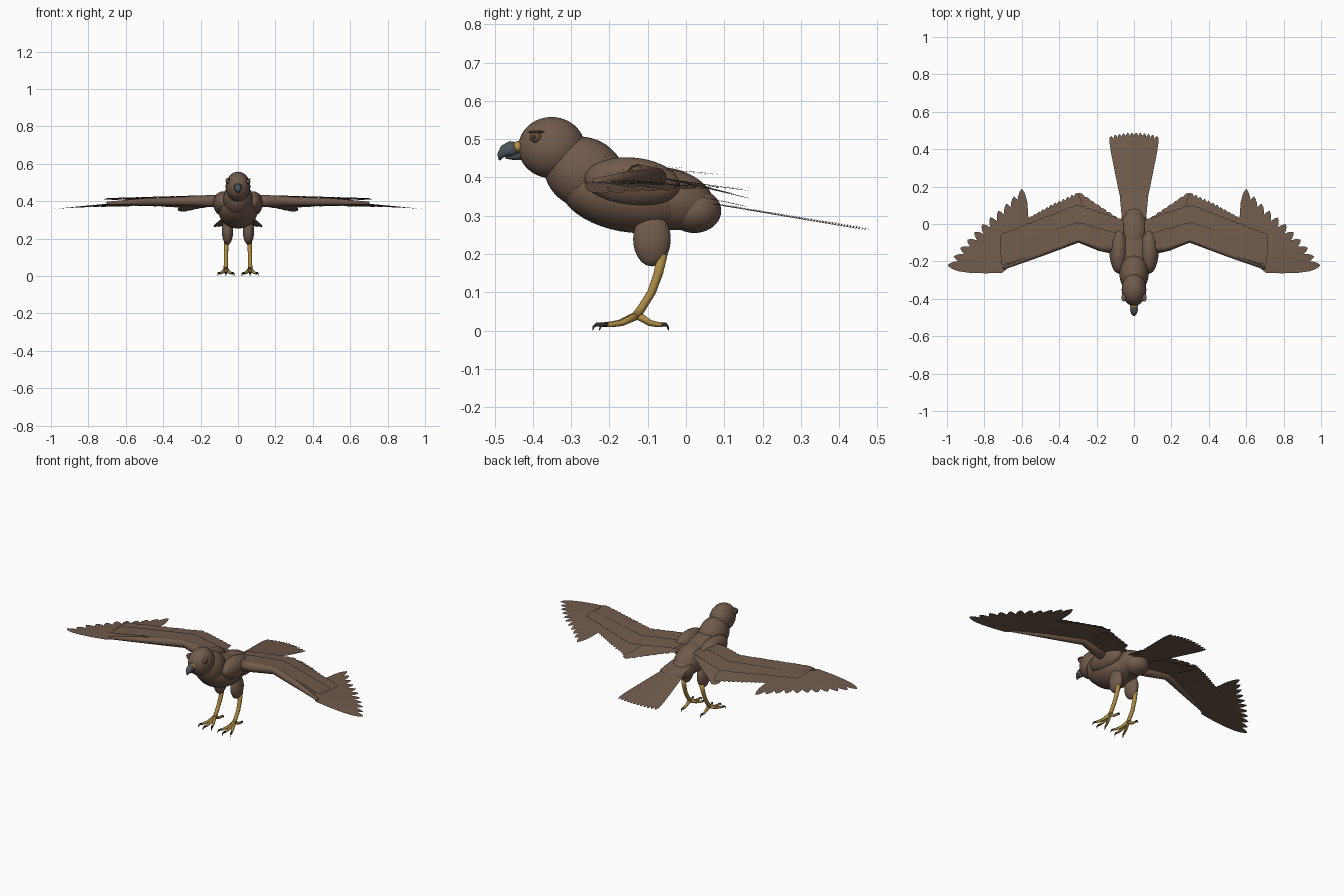
import bpy, bmesh, math
from mathutils import Vector, Matrix

if "Cube" in bpy.data.objects:
    bpy.data.objects.remove(bpy.data.objects["Cube"])


def mat(name, rgb):
    m = bpy.data.materials.new(name)
    m.diffuse_color = (*rgb, 1)
    m.use_nodes = True
    m.node_tree.nodes["Principled BSDF"].inputs["Base Color"].default_value = m.diffuse_color
    return m


BROWN = mat("feather brown", (0.165, 0.105, 0.073))
YELLOW = mat("leg yellow", (0.42, 0.26, 0.06))
SLATE = mat("beak slate", (0.075, 0.095, 0.11))
DARK = mat("claw dark", (0.03, 0.028, 0.026))
AMBER = mat("eye brown", (0.15, 0.085, 0.04))


def finish(bm, name, m, mirror=False, smooth=True):
    me = bpy.data.meshes.new(name)
    bm.to_mesh(me)
    bm.free()
    me.materials.append(m)
    for p in me.polygons:
        p.use_smooth = smooth
    ob = bpy.data.objects.new(name, me)
    bpy.context.collection.objects.link(ob)
    if mirror:
        ob.modifiers.new("mirror", 'MIRROR').use_mirror_merge = False
    return ob


def blob(name, loc, rad, m=BROWN, tilt=0, mirror=False):
    bm = bmesh.new()
    mx = Matrix.Translation(loc) @ Matrix.Rotation(math.radians(tilt), 4, 'X') @ Matrix.Diagonal((*rad, 1))
    bmesh.ops.create_uvsphere(bm, u_segments=32, v_segments=20, radius=1, matrix=mx)
    return finish(bm, name, m, mirror)


def tube(bm, pts, radii, ref=(1, 0, 0), n=12):
    pts = [Vector(p) for p in pts]
    rings = []
    for i, p in enumerate(pts):
        t = (pts[min(i + 1, len(pts) - 1)] - pts[max(i - 1, 0)]).normalized()
        u = Vector(ref)
        u = (u - t * t.dot(u)).normalized()
        v = t.cross(u)
        rings.append([bm.verts.new(p + (u * math.cos(a) + v * math.sin(a)) * radii[i])
                      for a in [2 * math.pi * k / n for k in range(n)]])
    for a, b in zip(rings, rings[1:]):
        for k in range(n):
            bm.faces.new((a[k], a[(k + 1) % n], b[(k + 1) % n], b[k]))
    bm.faces.new(rings[0])
    bm.faces.new(rings[-1])
    bmesh.ops.recalc_face_normals(bm, faces=bm.faces[:])


POINTED = [(0, .5), (.3, .85), (.6, 1), (.8, .9), (.9, .65), (.96, .38), (1, .04)]
ROUNDED = [(0, .8), (.4, 1), (.8, 1), (.92, .85), (.98, .5), (1, .15)]


def feather(bm, root, tip, width, shape):
    """One flat blade facing upward."""
    root, tip = Vector(root), Vector(tip)
    d = tip - root
    side = Vector((-d.y, d.x, 0)).normalized() * width / 2
    rows = [(bm.verts.new(root + d * t + side * w), bm.verts.new(root + d * t - side * w)) for t, w in shape]
    for a, b in zip(rows, rows[1:]):
        f = bm.faces.new((a[0], a[1], b[1], b[0]))
        f.normal_update()
        if f.normal.z < 0:
            f.normal_flip()


def along(path, t):
    """Point on a polyline, t in 0..1 by length."""
    path = [Vector(p) for p in path]
    left = t * sum((b - a).length for a, b in zip(path, path[1:]))
    for a, b in zip(path, path[1:]):
        l = (b - a).length
        if left <= l:
            return a.lerp(b, left / l)
        left -= l
    return path[-1]


def row(bm, roots, tips, n, width, shape, step=0.0006):
    for i in range(n):
        t = i / (n - 1)
        lift = Vector((0, 0, step * (i % 3)))
        feather(bm, along(roots, t) + lift, along(tips, t) + lift, width, shape)


# Body masses
blob("body", (0, -0.155, 0.35), (0.105, 0.175, 0.092), tilt=-10)
blob("back", (0, -0.05, 0.345), (0.08, 0.125, 0.08), tilt=-12)
blob("neck", (0, -0.265, 0.412), (0.078, 0.108, 0.092), tilt=-25)
blob("head", (0, -0.351, 0.478), (0.066, 0.087, 0.08))
blob("rump", (0, 0.022, 0.313), (0.068, 0.07, 0.058))
blob("shoulder", (0.082, -0.14, 0.388), (0.05, 0.125, 0.064), tilt=-5, mirror=True)
blob("thigh", (0.056, -0.089, 0.239), (0.03, 0.049, 0.071), mirror=True)

# Face
blob("eye", (0.053, -0.393, 0.506), (0.012, 0.015, 0.015), AMBER, mirror=True)
blob("pupil", (0.061, -0.396, 0.506), (0.005, 0.007, 0.007), DARK, mirror=True)
blob("brow", (0.055, -0.392, 0.519), (0.012, 0.022, 0.004), mirror=True)
blob("cere", (0, -0.438, 0.479), (0.022, 0.018, 0.016), YELLOW)
bm = bmesh.new()
tube(bm, [(0, -0.440, 0.474), (0, -0.458, 0.474), (0, -0.474, 0.468), (0, -0.485, 0.457), (0, -0.487, 0.445)],
     [0.018, 0.021, 0.017, 0.009, 0.002])
finish(bm, "upper_beak", SLATE)
bm = bmesh.new()
tube(bm, [(0, -0.43, 0.46), (0, -0.455, 0.457), (0, -0.472, 0.453)], [0.015, 0.011, 0.004])
finish(bm, "lower_beak", SLATE)

# Legs, toes and claws
leg, claws = bmesh.new(), bmesh.new()
tube(leg, [(0.06, -0.062, 0.20), (0.063, -0.072, 0.15), (0.065, -0.09, 0.10), (0.065, -0.115, 0.06), (0.065, -0.13, 0.038)],
     [0.014, 0.012, 0.011, 0.011, 0.012])
for ang, length in [(-24, 0.088), (0, 0.095), (24, 0.088), (180, 0.066)]:
    a = math.radians(ang)
    d = Vector((math.sin(a), -math.cos(a), 0))
    base = Vector((0.065, -0.127, 0))

    def at(f, z):
        return base + d * length * f + Vector((0, 0, z))
    tube(leg, [at(0, .04), at(.5, .02), at(.8, .016), at(1, .015)], [0.011, 0.008, 0.007, 0.006], n=8)
    tube(claws, [at(.97, .016), at(1.12, .016), at(1.2, .011), at(1.23, .001)], [0.006, 0.005, 0.003, 0.001], n=8)
finish(leg, "leg", YELLOW, mirror=True)
finish(claws, "claws", DARK, mirror=True)

# Wing arm along the leading edge
bm = bmesh.new()
tube(bm, [(0.08, -0.13, 0.40), (0.18, -0.115, 0.402), (0.30, -0.075, 0.40), (0.50, -0.155, 0.397), (0.70, -0.237, 0.39)],
     [0.036, 0.03, 0.025, 0.019, 0.008], ref=(0, 0, 1))
finish(bm, "wing_arm", BROWN, mirror=True)

# Flight feathers
bm = bmesh.new()
row(bm, [(0.08, -0.11, .402), (0.27, -0.07, .402)], [(0.09, 0.025, .385), (0.295, 0.165, .345)], 8, 0.065, ROUNDED)
row(bm, [(0.27, -0.07, .400), (0.63, -0.20, .392)], [(0.31, 0.165, .365), (0.42, 0.115, .372), (0.57, 0.03, .375)],
    13, 0.05, POINTED)
finish(bm, "secondary_feathers", BROWN, mirror=True, smooth=False)
bm = bmesh.new()
row(bm, [(0.59, -0.18, .390), (0.70, -0.245, .386)],
    [(0.60, 0.187, .372), (0.70, 0.09, .370), (0.81, 0.0, .368), (0.92, -0.115, .363), (0.995, -0.22, .358)],
    11, 0.062, POINTED)
finish(bm, "primary_feathers", BROWN, mirror=True, smooth=False)

# Covert layers over the wing
bm = bmesh.new()
row(bm, [(0.09, -0.15, .424), (0.30, -0.085, .424), (0.685, -0.215, .413)],
    [(0.08, 0.03, .414), (0.30, 0.105, .406), (0.69, -0.045, .408)], 20, 0.055, ROUNDED)
row(bm, [(0.09, -0.15, .430), (0.30, -0.085, .429), (0.67, -0.21, .416)],
    [(0.09, -0.05, .428), (0.30, 0.01, .424), (0.68, -0.11, .415)], 20, 0.05, ROUNDED)
finish(bm, "wing_coverts", BROWN, mirror=True, smooth=False)

# Tail fan and its coverts
bm = bmesh.new()
for i in range(12):
    s = (i - 5.5) / 5.5
    lift = 0.004 * (1 - abs(s))
    feather(bm, (0.04 * s, 0.05, 0.334 + lift), (0.123 * s, 0.487 - 0.018 * s * s, 0.263 + lift), 0.034, ROUNDED)
finish(bm, "tail_feathers", BROWN, smooth=False)
bm = bmesh.new()
for i in range(7):
    s = (i - 3) / 3
    feather(bm, (0.045 * s, 0.0, 0.362 - 0.004 * abs(s)), (0.06 * s, 0.158, 0.326 - 0.002 * abs(s)), 0.034, ROUNDED)
finish(bm, "tail_coverts", BROWN, smooth=False)
